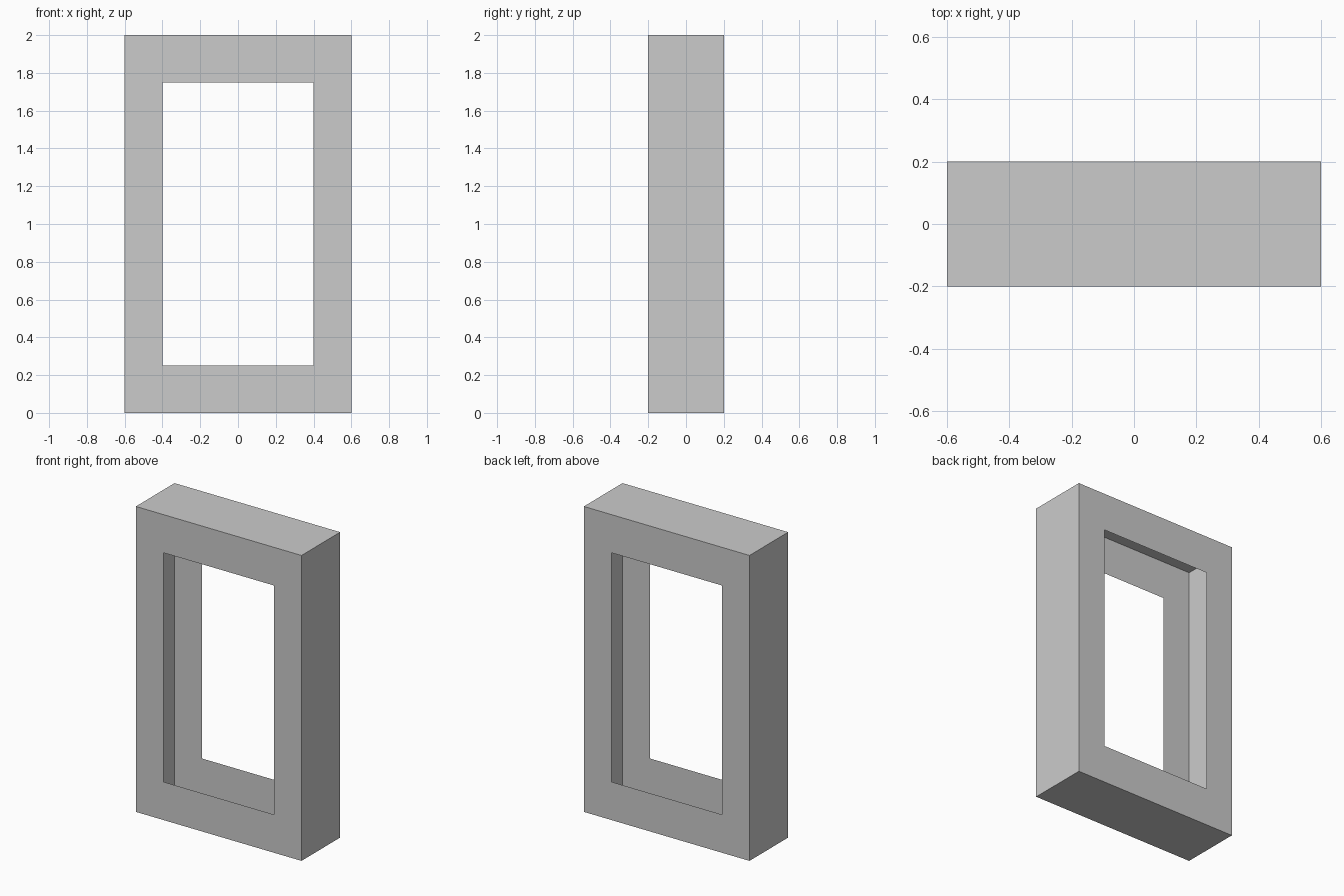
import bpy, bmesh
from mathutils import Matrix

if "Cube" in bpy.data.objects:
    bpy.data.objects.remove(bpy.data.objects["Cube"])

W, D, H = 1.2, 0.4, 2.0
SIDE, RAIL = 0.2, 0.25   # border widths around the openings

bm = bmesh.new()

# Hollow outer casing standing on the floor
bmesh.ops.create_cube(
    bm, size=1,
    matrix=Matrix.Translation((0, 0, H / 2)) @ Matrix.Diagonal((W, D, H, 1)))

# Front and back openings: inset each panel, fit the rectangle, remove its middle
panels = [f for f in bm.faces if abs(f.normal.y) > 0.9]
bmesh.ops.inset_individual(bm, faces=panels, thickness=SIDE)
for panel in panels:
    for v in panel.verts:
        v.co.x = (W / 2 - SIDE) * (1 if v.co.x > 0 else -1)
        v.co.z = H - RAIL if v.co.z > H / 2 else RAIL
bmesh.ops.delete(bm, geom=panels, context='FACES')

mesh = bpy.data.meshes.new("hollow_frame_casing")
bm.to_mesh(mesh)
bm.free()
casing = bpy.data.objects.new("hollow_frame_casing", mesh)
bpy.context.collection.objects.link(casing)
